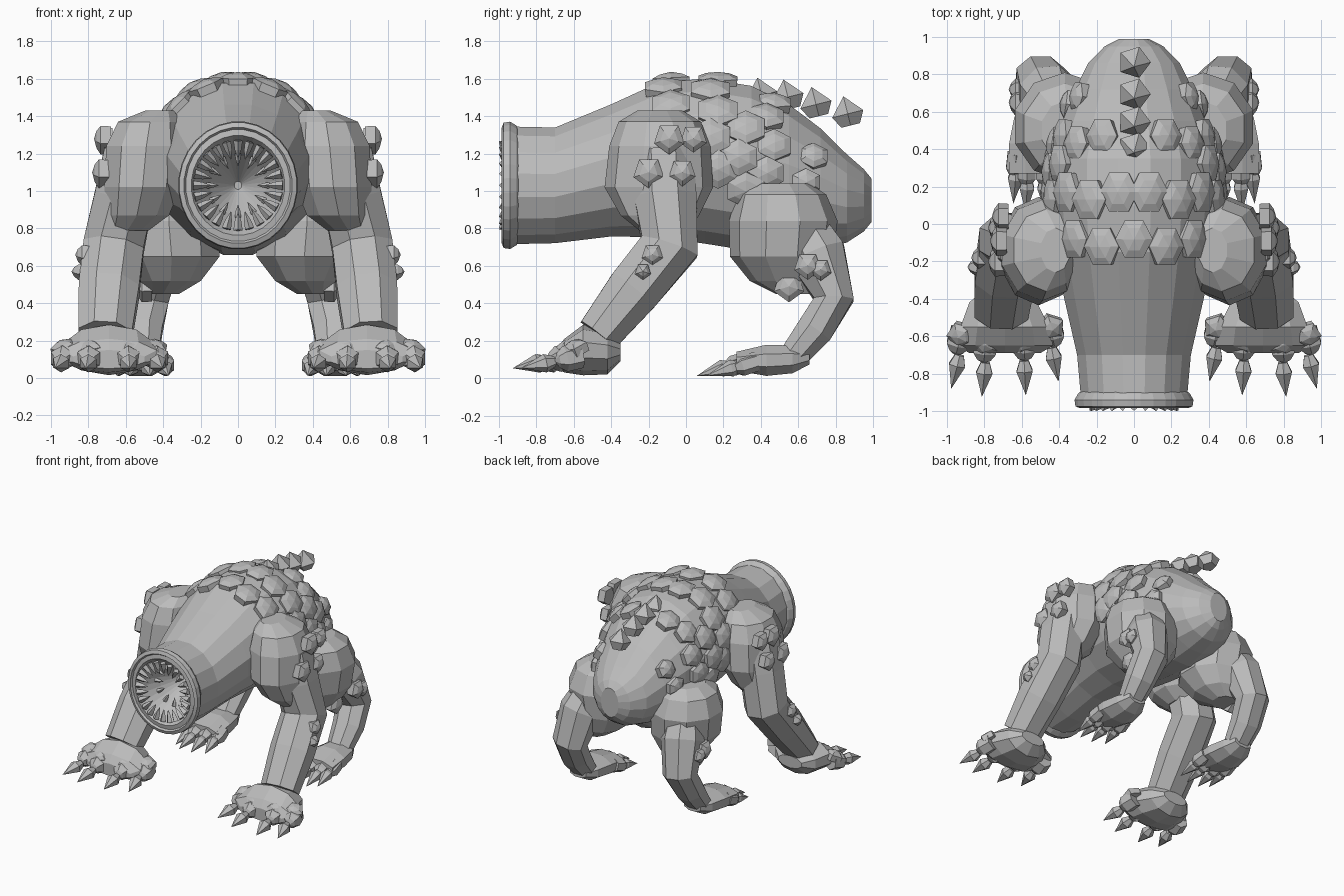
import bpy, bmesh, math
from mathutils import Vector

cube = bpy.data.objects.get("Cube")
if cube:
    bpy.data.objects.remove(cube)

GREY = (.5, .5, .5, 1)
stone = bpy.data.materials.new("stone grey")
stone.use_nodes = True
stone.diffuse_color = GREY
stone.node_tree.nodes["Principled BSDF"].inputs["Base Color"].default_value = GREY

X, Y, DOWN = Vector((1, 0, 0)), Vector((0, 1, 0)), Vector((0, 0, -1))
STUD = ((0, .95), (.6, 1), (.85, .6))
CLAW = ((0, .55), (.3, 1))
CRYSTAL = ((0, .6), (.4, 1))
TOOTH = ((0, 1), (.5, .7))


def finish(name, bm, mirrored=False):
    """Turn a bmesh into a flat-shaded object, optionally mirrored across x."""
    bmesh.ops.recalc_face_normals(bm, faces=bm.faces)
    mesh = bpy.data.meshes.new(name)
    bm.to_mesh(mesh)
    bm.free()
    mesh.materials.append(stone)
    obj = bpy.data.objects.new(name, mesh)
    bpy.context.collection.objects.link(obj)
    if mirrored:
        obj.modifiers.new("Mirror", 'MIRROR')


def bridge(bm, rings, caps=(True, True)):
    """Join neighbouring rings with quads and close the chosen ends."""
    for a, b in zip(rings, rings[1:]):
        n = len(a)
        for i in range(n):
            j = (i + 1) % n
            bm.faces.new((a[i], a[j], b[j], b[i]))
    for ring, cap in zip((rings[0], rings[-1]), caps):
        if cap:
            bm.faces.new(ring)


def tube(name, stations, sides, axis=None, caps=(True, True), mirrored=False):
    """Loft through stations of (x, y, z, half width, half depth)."""
    bm = bmesh.new()
    pts = [Vector(s[:3]) for s in stations]
    rings = []
    for k, s in enumerate(stations):
        t = axis or (pts[min(k + 1, len(pts) - 1)] - pts[max(k - 1, 0)]).normalized()
        side = (X - t * X.dot(t)).normalized()
        up = t.cross(side)
        ring = []
        for i in range(sides):
            a = math.tau * (i + .5) / sides
            ring.append(bm.verts.new(pts[k] + side * s[3] * math.cos(a) + up * s[4] * math.sin(a)))
        rings.append(ring)
    bridge(bm, rings, caps)
    finish(name, bm, mirrored)


def spike(bm, pos, direction, r, h, profile, sides=6, stretch=1):
    """Pointed lump growing from pos along direction."""
    d = Vector(direction).normalized()
    ref = Y if abs(d.y) < .8 else X
    v = (ref - d * ref.dot(d)).normalized()
    u = v.cross(d)
    rings = []
    for t, s in profile:
        ring = []
        for i in range(sides):
            a = math.tau * i / sides
            offset = u * math.cos(a) + v * math.sin(a) * stretch
            ring.append(bm.verts.new(Vector(pos) + d * h * t + offset * r * s))
        rings.append(ring)
    bridge(bm, rings, (True, False))
    tip = bm.verts.new(Vector(pos) + d * h)
    last = rings[-1]
    for i in range(sides):
        bm.faces.new((last[i], last[(i + 1) % sides], tip))


# Trunk: y, centre height, half width, half height
TRUNK = [(-.92, 1.03, .29, .32), (-.7, 1.03, .31, .315), (-.4, 1.11, .38, .36),
         (-.15, 1.165, .43, .42), (.1, 1.16, .46, .45), (.35, 1.12, .45, .45),
         (.55, 1.06, .39, .41), (.72, 1.01, .32, .33), (.86, .96, .25, .24),
         (.95, .95, .16, .17), (.99, .95, .08, .12)]
tube("trunk", [(0, y, z, w, h) for y, z, w, h in TRUNK], 16, Y, (False, True))

# Mouth rim and gullet
LIP = [(.28, -.89), (.3, -.905), (.32, -.94), (.315, -.975), (.29, -.985), (.28, -.97),
       (.25, -.975), (.235, -.95), (.15, -.8), (.02, -.62)]
tube("mouth_rim", [(0, y, 1.03, r, r * 1.07) for r, y in LIP], 28, Y, (False, True))

# Rings of teeth
bm = bmesh.new()
for count, radius, y, size in ((24, .24, -.975, .1), (12, .17, -.83, .07)):
    for i in range(count):
        a = math.tau * i / count
        out = Vector((math.cos(a), 0, math.sin(a)))
        spike(bm, out * radius + Vector((0, y, 1.03)), -out + Y * .15, size / 4, size, TOOTH, 4)
finish("teeth", bm)


def on_trunk(y, angle):
    """Point and outward direction on the trunk, angle measured from the top."""
    for a, b in zip(TRUNK, TRUNK[1:]):
        if a[0] <= y <= b[0]:
            f = (y - a[0]) / (b[0] - a[0])
            z, w, h = (a[i] + (b[i] - a[i]) * f for i in (1, 2, 3))
            s, c = math.sin(angle), math.cos(angle)
            return Vector((w * s, y, z + h * c)), Vector((s / w, (a[2] - b[2]) / (b[0] - a[0]), c / h))


# Bands of armour studs across the back: y, angles in degrees, radius
BANDS = [(-.1, (0, 23, 46, 68), .1), (.15, (10, 31, 52, 73, 94), .105),
         (.3, (62, 84, 105), .1), (.45, (24, 46, 68, 90, 108), .09),
         (.66, (62, 88), .075)]
bm = bmesh.new()
for y, angles, r in BANDS:
    for k, deg in enumerate(angles):
        for sign in ((1, -1) if deg else (1,)):
            pos, out = on_trunk(y + .02 * (-1) ** k, math.radians(deg * sign))
            out.normalize()
            spike(bm, pos - out * .035, out, r, .08, STUD, 6, 1.15)
finish("back_studs", bm)

# Row of crystals over the tail
bm = bmesh.new()
for y, z in ((.42, 1.45), (.56, 1.44), (.71, 1.4), (.88, 1.35)):
    spike(bm, (0, y, z), (0, -.25, 1), .09, .16, CRYSTAL, 5)
finish("tail_crystals", bm)

# Front legs
tube("shoulders", [(.42, -.14, 1.43, .08, .12), (.47, -.14, 1.37, .18, .22),
                   (.49, -.14, 1.24, .225, .27), (.51, -.145, 1.02, .215, .29),
                   (.54, -.14, .87, .18, .21), (.59, -.12, .79, .12, .13)],
     10, DOWN, mirrored=True)
tube("front_legs", [(.56, -.12, 1.2, .17, .17), (.61, -.11, .97, .17, .18),
                    (.665, -.09, .7, .175, .17), (.69, -.28, .47, .175, .155),
                    (.71, -.47, .23, .155, .125)], 8, mirrored=True)
tube("front_paws", [(.7, -.35, .14, .11, .05), (.7, -.42, .14, .19, .12),
                    (.69, -.55, .15, .25, .135), (.69, -.65, .12, .27, .09),
                    (.69, -.69, .1, .2, .05)], 10, -Y, mirrored=True)

# Front toes, each a pair of knuckles and a claw
bm = bmesh.new()
for x, y, lean in ((.45, -.61, -.2), (.59, -.68, -.05), (.79, -.69, .1), (.92, -.65, .25)):
    ahead = Vector((lean, -1, -.2))
    spike(bm, (x, y + .07, .13), (lean, -.4, 1), .075, .08, STUD, 5)
    spike(bm, (x, y + .09, .12), ahead, .07, .15, STUD)
    spike(bm, Vector((x, y, .1)) + ahead * .05, ahead, .05, .19, CLAW)
finish("front_claws", bm, True)

# Hind legs
tube("thighs", [(.36, .5, 1.04, .14, .16), (.37, .51, .98, .23, .24), (.37, .52, .84, .28, .29),
                (.355, .51, .65, .27, .275), (.36, .54, .52, .17, .2), (.4, .58, .45, .09, .1)],
     10, DOWN, mirrored=True)
tube("hind_legs", [(.42, .62, .82, .13, .13), (.46, .7, .66, .165, .165),
                   (.5, .79, .42, .14, .115), (.52, .69, .26, .125, .105),
                   (.52, .56, .1, .1, .08)], 8, mirrored=True)
tube("hind_paws", [(.52, .66, .11, .08, .04), (.52, .57, .1, .13, .08),
                   (.52, .43, .095, .16, .09), (.52, .27, .09, .16, .055)],
     8, -Y, mirrored=True)

# Hind toes, each a knuckle and a claw
bm = bmesh.new()
for x, y, lean in ((.4, .29, -.15), (.48, .25, -.05), (.57, .25, .04), (.63, .3, .08)):
    ahead = Vector((lean, -1, -.3))
    spike(bm, (x, y + .08, .09), ahead, .055, .14, STUD)
    spike(bm, (x, y, .07), ahead, .045, .2, CLAW)
finish("hind_claws", bm, True)

# Studs on the limbs: position, radius
LIMB_STUDS = [(.68, -.09, 1.28, .085), (.69, -.2, 1.1, .085), (.69, -.02, 1.1, .075),
              (.67, .04, 1.28, .075), (.78, -.18, .66, .06), (.8, -.23, .57, .045),
              (.58, .65, .6, .075), (.46, .55, .49, .085), (.58, .72, .58, .06)]
bm = bmesh.new()
for x, y, z, r in LIMB_STUDS:
    spike(bm, (x, y, z), X, r, .09, STUD, 5)
finish("limb_studs", bm, True)
